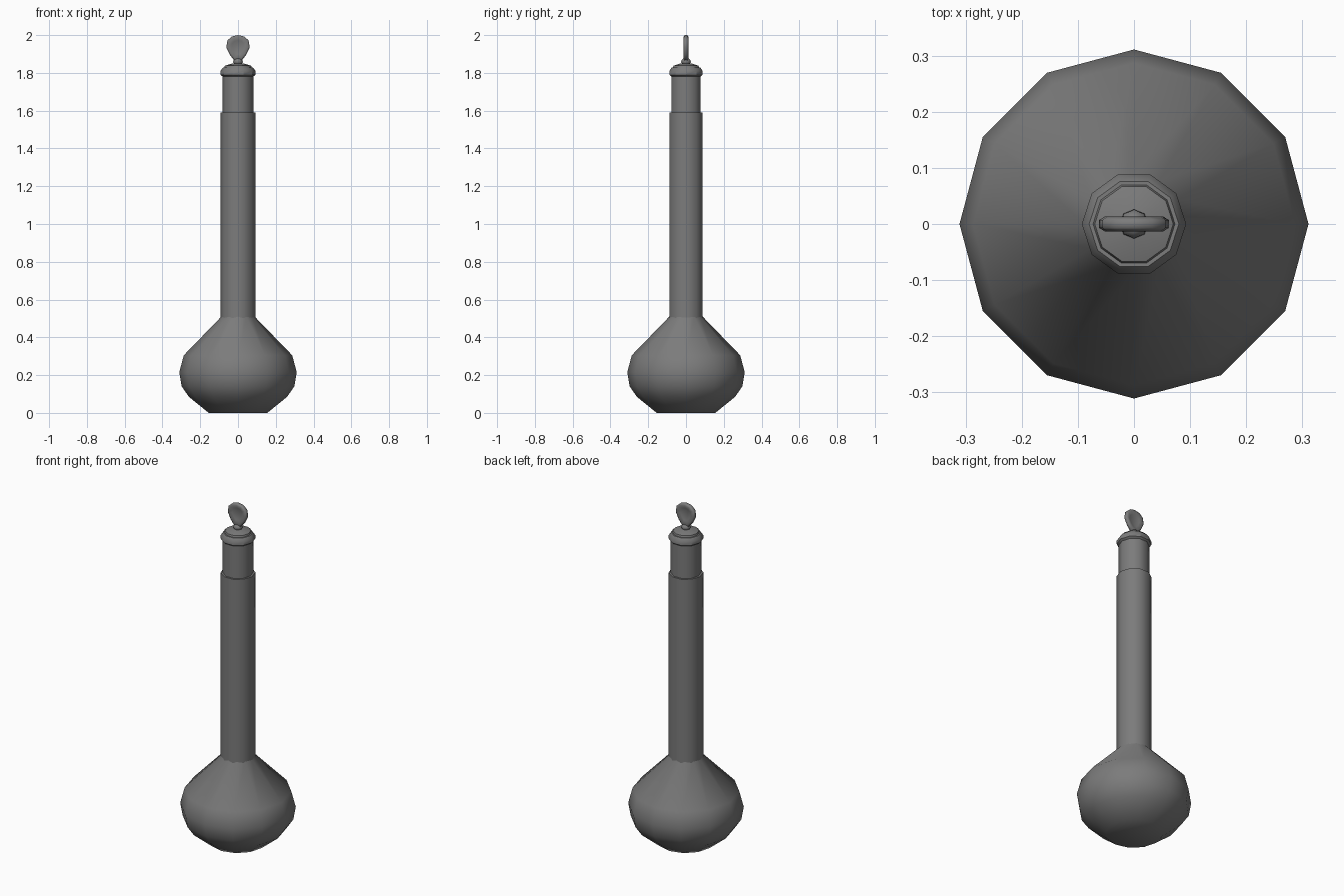
import bpy, bmesh, math

cube = bpy.data.objects.get("Cube")
if cube:
    bpy.data.objects.remove(cube, do_unlink=True)

grey = bpy.data.materials.new("smoky grey glass")
grey.use_nodes = True
colour = (0.2, 0.2, 0.2, 1)
grey.diffuse_color = colour
grey.node_tree.nodes["Principled BSDF"].inputs["Base Color"].default_value = colour


def finish(name, bm, angle):
    bmesh.ops.recalc_face_normals(bm, faces=bm.faces)
    mesh = bpy.data.meshes.new(name)
    bm.to_mesh(mesh)
    bm.free()
    obj = bpy.data.objects.new(name, mesh)
    bpy.context.collection.objects.link(obj)
    mesh.materials.append(grey)
    bpy.ops.object.select_all(action="DESELECT")
    obj.select_set(True)
    bpy.context.view_layer.objects.active = obj
    bpy.ops.object.shade_smooth_by_angle(angle=math.radians(angle))
    return obj


def lathe(name, profile, sides, angle=50):
    """Turn (radius, height) points around z and cap both ends."""
    bm = bmesh.new()
    rings = []
    for r, z in profile:
        turns = [2 * math.pi * i / sides for i in range(sides)]
        rings.append([bm.verts.new((r * math.cos(t), r * math.sin(t), z)) for t in turns])
    for low, high in zip(rings, rings[1:]):
        for i in range(sides):
            j = (i + 1) % sides
            bm.faces.new((low[i], low[j], high[j], high[i]))
    bm.faces.new(rings[0])
    bm.faces.new(rings[-1])
    return finish(name, bm, angle)


# Bulb, whose top ring tucks inside the neck
lathe("bulb", [(0.155, 0), (0.26, 0.085), (0.298, 0.14), (0.311, 0.215),
               (0.287, 0.305), (0.088, 0.51), (0.088, 0.54)], 12, 60)

# Long neck and the narrower stopper plug above it
lathe("neck", [(0.093, 0.5), (0.093, 1.59)], 10)
lathe("stopper_plug", [(0.082, 1.58), (0.082, 1.79)], 10)

# Rounded stopper rim with a low domed lid
lathe("stopper_rim", [(0.08, 1.78), (0.093, 1.79), (0.093, 1.81), (0.08, 1.828),
                      (0.073, 1.828), (0.07, 1.838), (0.03, 1.85)], 10, 35)

# Collar under the finger grip
lathe("grip_collar", [(0.018, 1.845), (0.026, 1.857), (0.024, 1.866), (0.014, 1.876)], 8)

# Flat finger grip with rounded edge and dished faces
half = [(0.02, 1.866), (0.043, 1.895), (0.062, 1.935), (0.056, 1.972), (0.032, 1.993)]
outline = half + [(0, 2.0)] + [(-x, z) for x, z in reversed(half)]
bm = bmesh.new()
middle_z = 1.938
loops = []
for scale, y in [(0.55, -0.005), (0.85, -0.013), (1, -0.007),
                 (1, 0.007), (0.85, 0.013), (0.55, 0.005)]:
    loops.append([bm.verts.new((x * scale, y, middle_z + (z - middle_z) * scale))
                  for x, z in outline])
for a, b in zip(loops, loops[1:]):
    for i in range(len(outline)):
        j = (i + 1) % len(outline)
        bm.faces.new((a[i], a[j], b[j], b[i]))
bm.faces.new(loops[0])
bm.faces.new(loops[-1])
finish("finger_grip", bm, 60)
